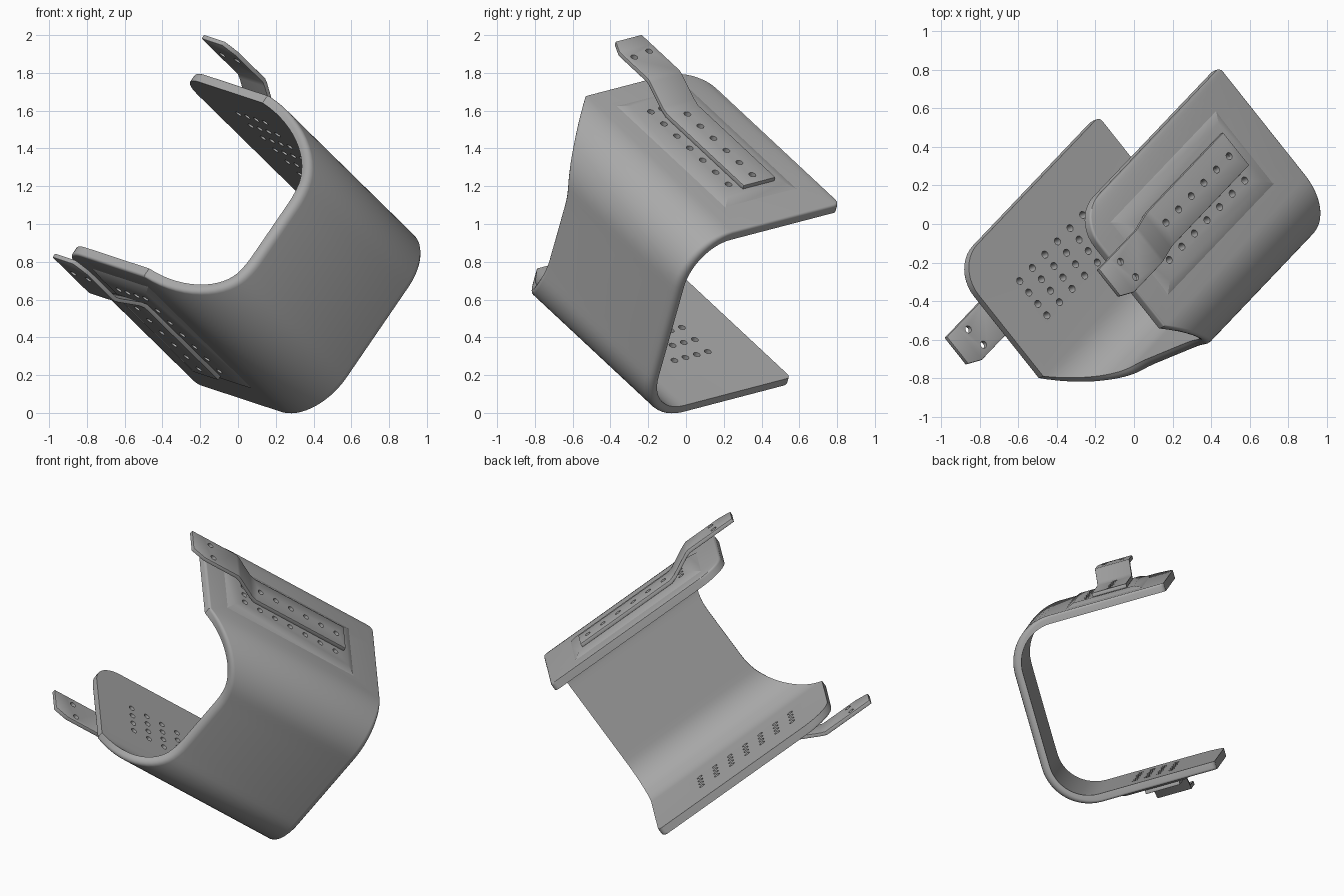
import bpy, bmesh, math
from mathutils import Matrix, Vector

cube = bpy.data.objects.get("Cube")
if cube:
    bpy.data.objects.remove(cube)

# Tilted working frame: x across the plates, y along the channel, z through the plates
along = Vector((0.571, 0.60, -0.56)).normalized()
across = Vector((0.612, -0.765, -0.203))
across = (across - along * across.dot(along)).normalized()
up = across.cross(along)
FRAME = Matrix((across, along, up)).transposed().to_4x4()

LOW, HIGH = 0.125, 1.32            # outer faces of the two plates
MID = (LOW + HIGH) / 2
EDGE, WALL = -0.575, 0.465         # open edge and outer face of the web
FRONT, WEB_FRONT, BACK = -1.17, -0.84, 0.125
FOLD, THICK, CORNER, BACK_CORNER = 0.30, 0.052, 0.19, 0.03

steel = bpy.data.materials.new("plain grey")
steel.use_nodes = True
steel.diffuse_color = (0.4, 0.4, 0.4, 1)
steel.node_tree.nodes["Principled BSDF"].inputs["Base Color"].default_value = (0.4, 0.4, 0.4, 1)


def finish(bm, name):
    bmesh.ops.recalc_face_normals(bm, faces=bm.faces)
    mesh = bpy.data.meshes.new(name)
    bm.to_mesh(mesh)
    bm.free()
    mesh.materials.append(steel)
    obj = bpy.data.objects.new(name, mesh)
    obj.matrix_world = FRAME
    bpy.context.collection.objects.link(obj)
    return obj


def ring_solid(name, sections):
    """Closed solid through a row of cross-sections with equal point counts."""
    bm = bmesh.new()
    rings = [[bm.verts.new(p) for p in section] for section in sections]
    for r, s in zip(rings, rings[1:]):
        for i in range(len(r)):
            j = (i + 1) % len(r)
            bm.faces.new((r[i], r[j], s[j], s[i]))
    bm.faces.new(rings[0])
    bm.faces.new(rings[-1])
    return finish(bm, name)


def hole_cutter(points, level):
    bm = bmesh.new()
    for w, l in points:
        bmesh.ops.create_cone(bm, cap_ends=True, segments=16, radius1=0.019, radius2=0.019,
                              depth=0.4, matrix=Matrix.Translation((w, l, level)))
    cutter = finish(bm, "hole_cutter")
    cutter.hide_render = True
    return cutter


def complete(obj, cutters, bevel=0):
    """Bevel, drill and shade one part."""
    bpy.ops.object.select_all(action="DESELECT")
    obj.select_set(True)
    bpy.context.view_layer.objects.active = obj
    if bevel:
        mod = obj.modifiers.new("soft_edges", "BEVEL")
        mod.width, mod.segments = bevel, 2
        mod.limit_method, mod.angle_limit = "ANGLE", math.radians(40)
        bpy.ops.object.modifier_apply(modifier=mod.name)
    for cutter in cutters:
        mod = obj.modifiers.new("holes", "BOOLEAN")
        mod.operation, mod.solver, mod.object = "DIFFERENCE", "EXACT", cutter
        bpy.ops.object.modifier_apply(modifier=mod.name)
    bpy.ops.object.shade_smooth_by_angle(angle=math.radians(30))


run = FOLD * math.pi / 2 + 0.12


def web_front(s):
    return FRONT + (WEB_FRONT - FRONT) * math.sin(math.pi / 2 * min(s / run, 1))


def corner_inset(d, radius):
    d = min(d, radius)
    return radius - math.sqrt(radius ** 2 - (radius - d) ** 2)


# Half of the folded channel: (across, height, normal, front end, back end)
half = []
for i in range(11):
    d = CORNER * (1 - math.cos(math.pi / 2 * i / 10))
    half.append((EDGE + d, HIGH, (0, 1), FRONT + corner_inset(d, CORNER),
                 BACK - corner_inset(d, BACK_CORNER)))
for i in range(15):
    a = math.pi / 2 * i / 14
    nw, nn = math.sin(a), math.cos(a)
    half.append((WALL - FOLD + FOLD * nw, HIGH - FOLD + FOLD * nn, (nw, nn),
                 web_front(FOLD * a), BACK))
for extra in (0.04, 0.08, 0.12):
    half.append((WALL, HIGH - FOLD - extra, (1, 0), web_front(run - 0.12 + extra), BACK))
profile = half + [(w, 2 * MID - n, (nw, -nn), f, b) for w, n, (nw, nn), f, b in reversed(half)]


def channel_section(w, n, normal, front, back):
    """Outer rims are rounded, more so towards the web; inner rims stay crisp."""
    r = 0.014 + 0.026 * normal[0]
    arc = [(r * (1 - math.sin(t)), r * (1 - math.cos(t)))
           for t in (math.pi / 2 * k / 4 for k in range(5))]
    rim = [(front + along_in, depth) for along_in, depth in reversed(arc)]
    rim += [(back - along_in, depth) for along_in, depth in arc]
    rim += [(back, THICK), (front, THICK)]
    return [(w - d * normal[0], l, n - d * normal[1]) for l, d in rim]


channel = ring_solid("folded_channel", [channel_section(*p) for p in profile])

# Hole patterns
grid = [(-0.30 + 0.077 * r, -0.90 + 0.1142 * c) for r in range(4) for c in range(7)]
strap_holes = [(-0.225, -0.787 + 0.1146 * c) for c in range(6)] + [(-0.28, -1.23), (-0.165, -1.215)]
PAD, STRAP = 0.02, 0.025

cutters = []
for side, flip, dw, dl in (("upper", 1, 0.003, 0), ("lower", -1, 0.024, -0.012)):
    def level(height):
        return MID + flip * (HIGH - MID + height)

    def shifted(points):
        return [(w + dw, l + dl) for w, l in points]

    plate_cutter = hole_cutter(shifted(grid), level(0))
    strap_cutter = hole_cutter(shifted(strap_holes), level(0.05))
    cutters += [plate_cutter, strap_cutter]

    # Raised pad with sloping sides
    def pad_row(w, inset, height):
        return [(w + dw, l + dl, level(height)) for l in (-1.03 + inset, -0.07 - inset)]
    pad = ring_solid(side + "_pad", [
        pad_row(-0.44, -0.01, -0.004) + pad_row(-0.44, -0.01, -0.006)[::-1],
        pad_row(-0.38, 0.05, PAD) + pad_row(-0.38, -0.01, -0.006)[::-1],
        pad_row(0.01, 0.05, PAD) + pad_row(0.01, -0.01, -0.006)[::-1],
        pad_row(0.07, -0.01, -0.004) + pad_row(0.07, -0.01, -0.006)[::-1]])
    complete(pad, [plate_cutter])

    # Cranked strap with one clipped tip corner
    path = [(-1.365, 0.137, -0.155), (-1.28, 0.137, -0.115), (-1.03, 0.137, -0.115),
            (-1.005, 0.128, -0.115), (-0.87, 0.058, -0.115), (-0.83, PAD + STRAP, -0.115),
            (-0.15, PAD + STRAP, -0.115)]
    strap = ring_solid(side + "_strap", [
        [(-0.335 + dw, l + dl, level(h)), (w + dw, l + dl, level(h)),
         (w + dw, l + dl, level(h - STRAP)), (-0.335 + dw, l + dl, level(h - STRAP))]
        for l, h, w in path])
    complete(strap, [strap_cutter], 0.003)

complete(channel, [cutters[0], cutters[2]])
for cutter in cutters:
    bpy.data.objects.remove(cutter)
